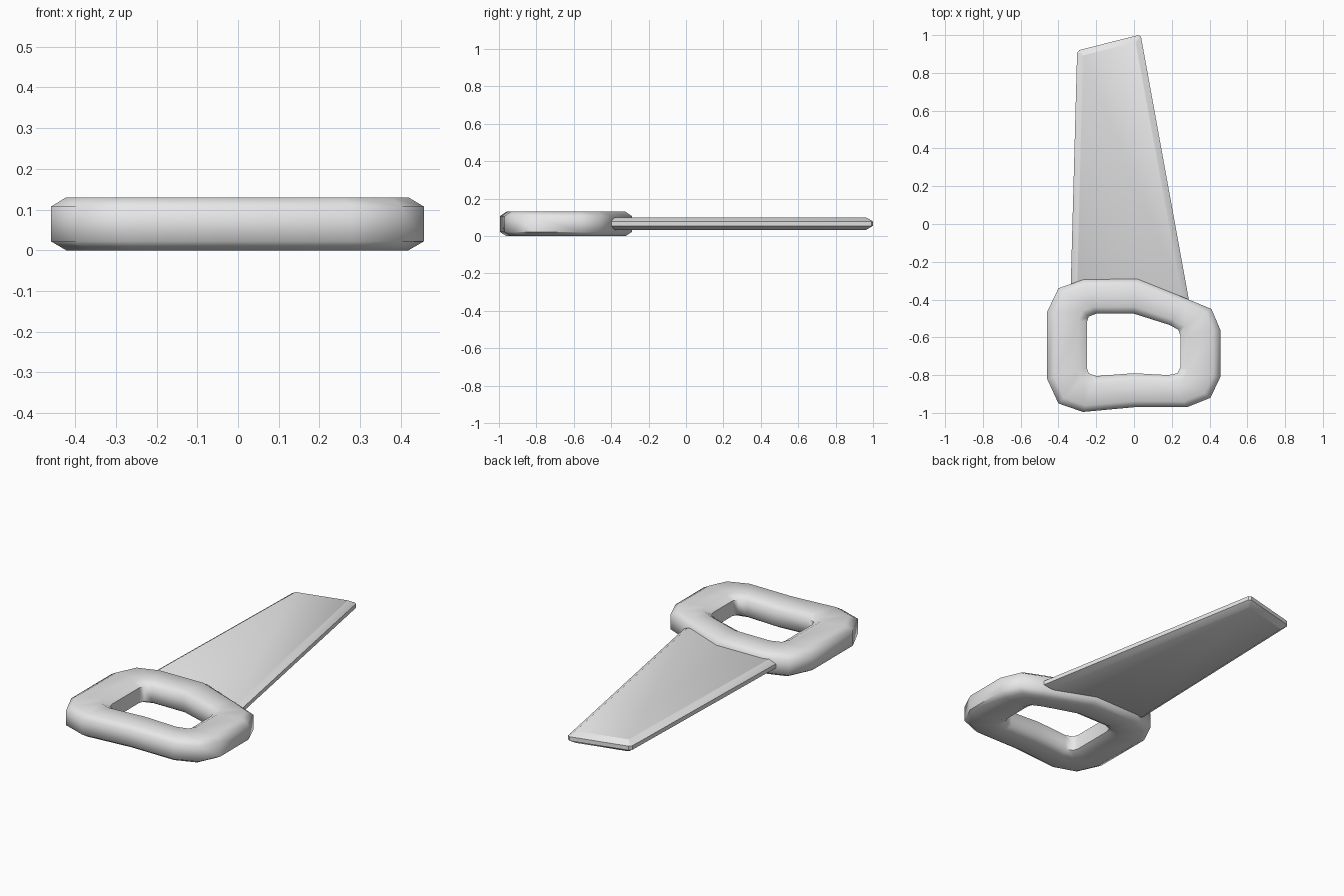
import bpy, bmesh, math
from mathutils import Vector

cube = bpy.data.objects.get("Cube")
if cube:
    bpy.data.objects.remove(cube, do_unlink=True)

grey = bpy.data.materials.new("light_grey")
grey.use_nodes = True
GREY = (0.8, 0.8, 0.8, 1)
grey.diffuse_color = GREY
grey.node_tree.nodes["Principled BSDF"].inputs["Base Color"].default_value = GREY


def finish(name, bm, angle):
    bmesh.ops.recalc_face_normals(bm, faces=bm.faces)
    mesh = bpy.data.meshes.new(name)
    bm.to_mesh(mesh)
    bm.free()
    mesh.materials.append(grey)
    ob = bpy.data.objects.new(name, mesh)
    bpy.context.collection.objects.link(ob)
    bpy.ops.object.select_all(action='DESELECT')
    ob.select_set(True)
    bpy.context.view_layer.objects.active = ob
    bpy.ops.object.shade_smooth_by_angle(angle=math.radians(angle))
    return ob


def bridge(bm, a, b):
    n = len(a)
    for i in range(n):
        j = (i + 1) % n
        bm.faces.new((a[i], a[j], b[j], b[i]))


# Handle: chamfered section lofted between the outer outline and the grip hole
outer = [(-.46, -.465), (-.40, -.34), (-.27, -.295), (.015, -.29), (.29, -.40),
         (.41, -.45), (.457, -.56), (.457, -.81), (.405, -.92), (.28, -.97),
         (0, -.97), (-.27, -.995), (-.40, -.95), (-.46, -.82)]
inner = [(-.25, -.52), (-.24, -.49), (-.20, -.475), (0, -.475), (.19, -.535),
         (.235, -.56), (.245, -.59), (.245, -.76), (.23, -.79), (.18, -.80),
         (0, -.79), (-.20, -.805), (-.24, -.79), (-.25, -.76)]
section = [(0, .022), (0, .107), (.18, .13), (.8, .13),
           (1, .107), (1, .022), (.8, 0), (.18, 0)]
bm = bmesh.new()
rings = []
for t, z in section:
    rings.append([bm.verts.new((*Vector(o).lerp(Vector(i), t), z))
                  for o, i in zip(outer, inner)])
for k, ring in enumerate(rings):
    bridge(bm, ring, rings[(k + 1) % len(rings)])
finish("handle", bm, 60)

# Blade: tapered plate with chamfered rims and nipped corners
corners = [Vector(p) for p in ((-.337, -.41), (.292, -.41), (.035, 1.003), (-.301, .918))]


def inset(points, d):
    # Shift each edge inwards by d and intersect neighbouring edges
    result = []
    for i, p in enumerate(points):
        u = (p - points[i - 1]).normalized()
        v = (points[(i + 1) % len(points)] - p).normalized()
        result.append(p + (v - u) * d / u.cross(v))
    return result


def nip(points, d):
    result = []
    for i, p in enumerate(points):
        for q in (points[i - 1], points[(i + 1) % len(points)]):
            result.append(p + (q - p).normalized() * d)
    return result


bm = bmesh.new()
rings = []
for d, z in ((.032, .033), (0, .055), (0, .078), (.032, .10)):
    outline = nip(inset(corners, d), .012 if d == 0 else .004)
    rings.append([bm.verts.new((*p, z)) for p in outline])
for a, b in zip(rings, rings[1:]):
    bridge(bm, a, b)
bm.faces.new(rings[0])
bm.faces.new(rings[-1])
finish("blade", bm, 30)
